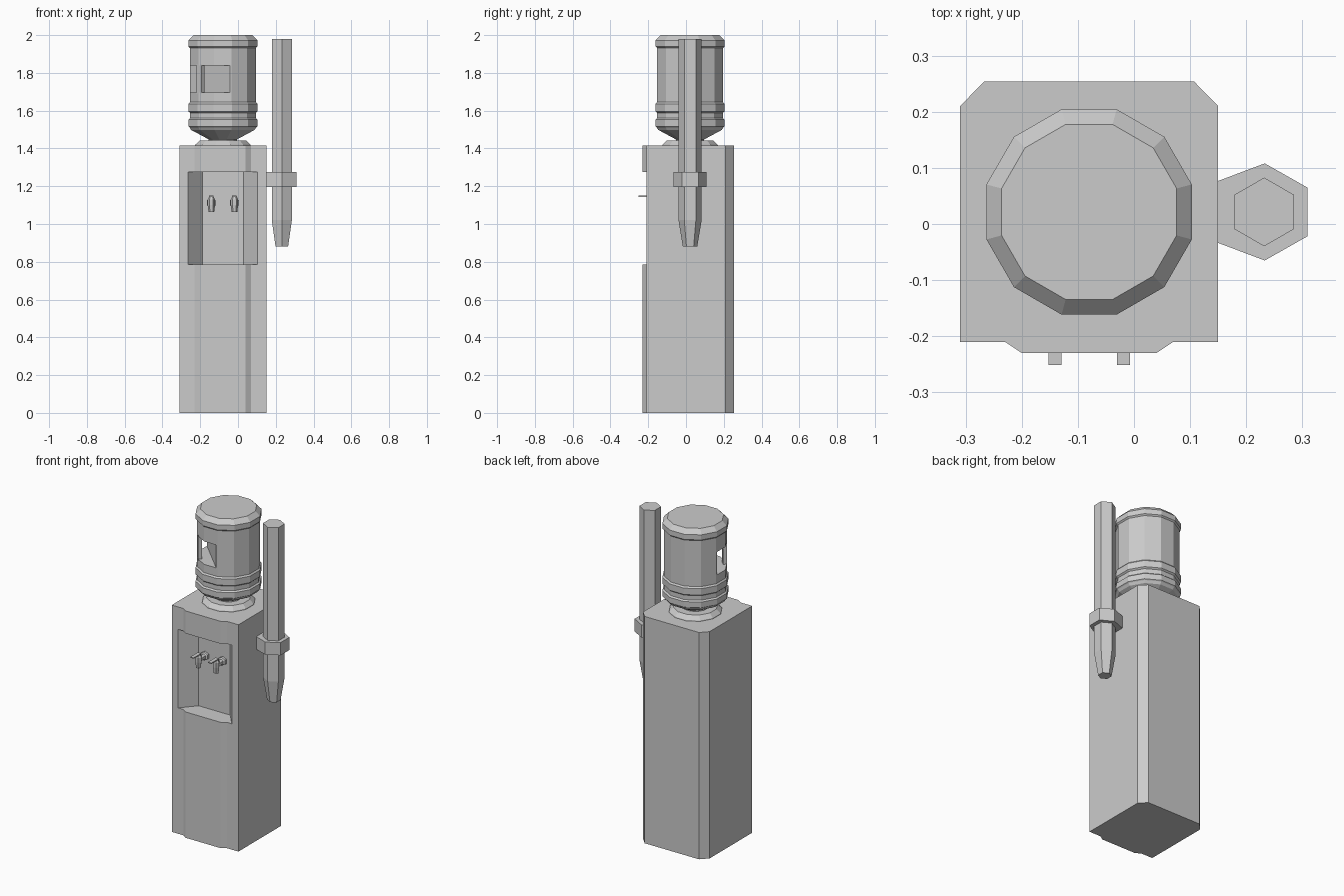
import bpy, bmesh, math
from mathutils import Matrix, Vector

if "Cube" in bpy.data.objects:
    bpy.data.objects.remove(bpy.data.objects["Cube"])

CX, CY = -0.08, 0.0215   # bottle axis
TX = 0.231               # cup tube axis


def make(name, bm):
    bmesh.ops.recalc_face_normals(bm, faces=bm.faces[:])
    me = bpy.data.meshes.new(name)
    bm.to_mesh(me)
    bm.free()
    ob = bpy.data.objects.new(name, me)
    bpy.context.collection.objects.link(ob)
    return ob


def loft(name, loops):
    """Skin a stack of equal-length point loops and cap both ends."""
    bm = bmesh.new()
    rings = [[bm.verts.new(p) for p in lp] for lp in loops]
    n = len(rings[0])
    for a, b in zip(rings, rings[1:]):
        for i in range(n):
            j = (i + 1) % n
            bm.faces.new((a[i], a[j], b[j], b[i]))
    bm.faces.new(rings[0])
    bm.faces.new(rings[-1])
    return make(name, bm)


def prism(name, plan, z0, z1):
    return loft(name, [[(x, y, z) for x, y in plan] for z in (z0, z1)])


def turned(name, profile, cx, cy, n, phase):
    """Faceted turned solid; profile = (flat-to-axis distance, z)."""
    k = 1 / math.cos(math.pi / n)
    ang = [phase + 2 * math.pi * i / n for i in range(n)]
    return loft(name, [[(cx + r * k * math.cos(a), cy + r * k * math.sin(a), z)
                        for a in ang] for r, z in profile])


def box(name, centre, size, rot=0.0, bevel=0.0):
    bm = bmesh.new()
    bmesh.ops.create_cube(bm, size=1)
    bmesh.ops.scale(bm, vec=size, verts=bm.verts)
    if bevel:   # round the four edges running along local x
        es = [e for e in bm.edges
              if abs((e.verts[0].co - e.verts[1].co).x) > 1e-5]
        bmesh.ops.bevel(bm, geom=es, offset=bevel, segments=2, profile=0.5, affect='EDGES')
    bmesh.ops.transform(bm, verts=bm.verts,
                        matrix=Matrix.Translation(centre) @ Matrix.Rotation(rot, 4, 'Z'))
    return make(name, bm)


def cut(ob, cutter):
    cutter.hide_render = True
    m = ob.modifiers.new("cut", 'BOOLEAN')
    m.operation, m.solver, m.object = 'DIFFERENCE', 'EXACT', cutter
    bpy.context.view_layer.objects.active = ob
    bpy.ops.object.modifier_apply(modifier=m.name)
    bpy.data.objects.remove(cutter)


# Cabinet with raised front panel, chamfered back corners and tap recess
cabinet = prism("cabinet", [(-0.31, -0.21), (-0.23, -0.21), (-0.20, -0.23), (0.04, -0.23),
                            (0.07, -0.21), (0.15, -0.21), (0.15, 0.21), (0.107, 0.254),
                            (-0.267, 0.254), (-0.31, 0.21)], 0, 1.415)
cut(cabinet, prism("recess_cutter", [(-0.188, -0.12), (0.03, -0.12), (0.104, -0.21),
                                     (0.104, -0.3), (-0.266, -0.3), (-0.266, -0.21)],
                   0.785, 1.275))

# Collar under the bottle
PH12 = math.radians(15)
turned("bottle_collar", [(0.148, 1.41), (0.146, 1.42), (0.122, 1.443)], CX, CY, 12, PH12)

# Bottle with ribs and neck
bottle = turned("water_bottle", [
    (0.075, 1.42), (0.075, 1.448), (0.168, 1.498), (0.177, 1.512),
    (0.183, 1.517), (0.183, 1.552), (0.174, 1.560), (0.174, 1.588),
    (0.183, 1.596), (0.183, 1.636), (0.175, 1.645), (0.175, 1.932),
    (0.183, 1.940), (0.183, 1.972), (0.156, 2.0)], CX, CY, 12, PH12)

# Handle hollow in the front left of the bottle, with its grip bar
ROT = math.radians(225)
out = Vector((math.cos(ROT), math.sin(ROT), 0))
axis = Vector((CX, CY, 0))
cut(bottle, box("handle_cutter", axis + out * 0.198 + Vector((0, 0, 1.768)),
                (0.20, 0.40, 0.143), ROT, 0.02))
box("bottle_handle", axis + out * 0.167 + Vector((0, 0, 1.768)), (0.022, 0.036, 0.16), ROT)


# Taps: barrel, downward spout and flat lever
def barrel(name, x, z, profile):
    ang = [2 * math.pi * i / 6 + math.pi / 6 for i in range(6)]
    loft(name, [[(x + r * math.cos(a), y, z + r * math.sin(a)) for a in ang]
                for r, y in profile])


for side, x in (("left", -0.141), ("right", -0.019)):
    barrel(side + "_tap_barrel", x, 1.112,
           [(0.027, -0.118), (0.027, -0.135), (0.017, -0.14), (0.017, -0.195)])
    turned(side + "_tap_spout", [(0.013, 1.063), (0.017, 1.10), (0.017, 1.13), (0.010, 1.146)],
           x, -0.188, 6, 0)
    box(side + "_tap_lever", (x, -0.214, 1.147), (0.023, 0.074, 0.006))

# Cup tube and its wall bracket
PH6 = math.radians(30)
turned("cup_tube", [(0.033, 0.88), (0.053, 1.02), (0.053, 1.98)], TX + 0.001, CY, 6, PH6)
prism("cup_bracket", [(0.148, -0.033), (0.233, -0.065), (0.309, -0.022), (0.309, 0.065),
                      (0.233, 0.108), (0.148, 0.076)], 1.195, 1.274)
